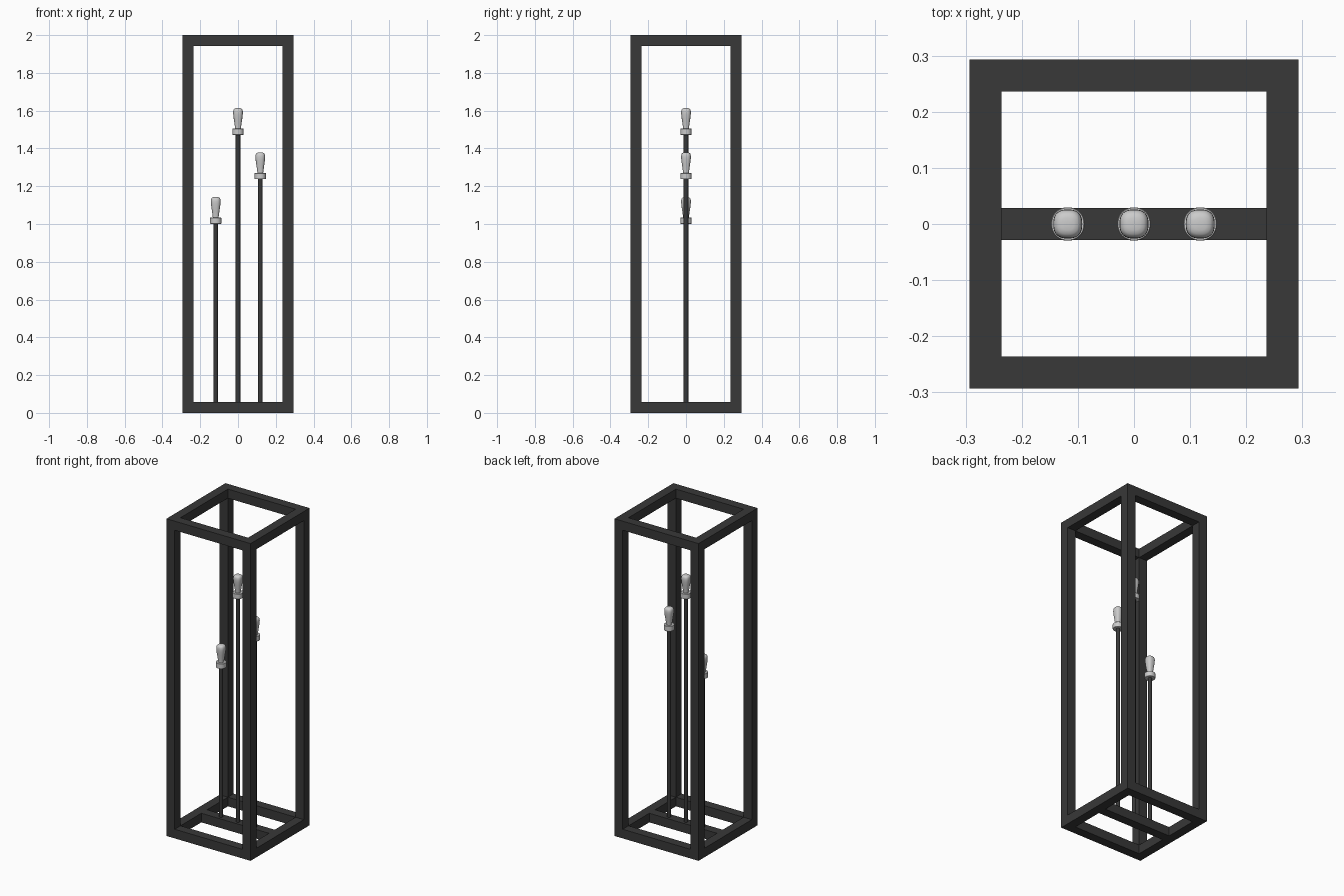
import bpy, bmesh, math

if "Cube" in bpy.data.objects:
    bpy.data.objects.remove(bpy.data.objects["Cube"])

H, HALF, BAR = 2.0, 0.2935, 0.0575
C = HALF - BAR / 2          # bar centre line
INNER = 2 * (HALF - BAR)    # clear span between posts

dark = bpy.data.materials.new("dark_metal")
dark.diffuse_color = (0.04, 0.04, 0.04, 1)
dark.use_nodes = True
dark.node_tree.nodes["Principled BSDF"].inputs["Base Color"].default_value = dark.diffuse_color


def add_object(name, bm, mat=None):
    bmesh.ops.recalc_face_normals(bm, faces=bm.faces)
    me = bpy.data.meshes.new(name)
    bm.to_mesh(me)
    bm.free()
    ob = bpy.data.objects.new(name, me)
    bpy.context.collection.objects.link(ob)
    if mat:
        me.materials.append(mat)
    return ob


def box(name, loc, size):
    bm = bmesh.new()
    bmesh.ops.create_cube(bm, size=1)
    for v in bm.verts:
        v.co = [v.co[i] * size[i] + loc[i] for i in range(3)]
    return add_object(name, bm, dark)


def loft(name, x, z0, profile, power, sides=32, mat=None):
    """Stack of superellipse rings; power 2 is round, higher is squarer."""
    bm = bmesh.new()
    rings = []
    for r, z in profile:
        ring = []
        for i in range(sides):
            a = 2 * math.pi * i / sides
            c, s = math.cos(a), math.sin(a)
            k = r / (abs(c) ** power + abs(s) ** power) ** (1 / power)
            ring.append(bm.verts.new((x + k * c, k * s, z0 + z)))
        rings.append(ring)
    for a, b in zip(rings, rings[1:]):
        for i in range(sides):
            j = (i + 1) % sides
            bm.faces.new((a[i], a[j], b[j], b[i]))
    bm.faces.new(rings[0])
    bm.faces.new(rings[-1])
    ob = add_object(name, bm, mat)
    bpy.context.view_layer.objects.active = ob
    ob.select_set(True)
    bpy.ops.object.shade_smooth_by_angle(angle=math.radians(35))
    ob.select_set(False)
    return ob


# Frame: four posts, bottom and top rails
for sx in (-1, 1):
    for sy in (-1, 1):
        box("post", (sx * C, sy * C, H / 2), (BAR, BAR, H))
for z, level in ((BAR / 2, "bottom"), (H - BAR / 2, "top")):
    for s in (-1, 1):
        box(level + "_rail_x", (0, s * C, z), (INNER, BAR, BAR))
        box(level + "_rail_y", (s * C, 0, z), (BAR, INNER, BAR))

# Cross bar carrying the rods
box("base_cross_bar", (0, 0, BAR / 2), (INNER, BAR, BAR))

# Rods with collar and bulb, tops at different heights
COLLAR = [(0.0285, 0), (0.0298, 0.0015), (0.0298, 0.0315), (0.0285, 0.033),
          (0.024, 0.033)]
BULB = [(0.0155, 0), (0.0165, 0.012), (0.019, 0.03), (0.0225, 0.052),
        (0.025, 0.072), (0.0258, 0.085), (0.025, 0.095), (0.0225, 0.102),
        (0.018, 0.1065), (0.011, 0.1085), (0.004, 0.109)]
for x, top in ((-0.118, 1.143), (0, 1.614), (0.118, 1.379)):
    base = top - 0.142
    loft("rod", x, BAR, [(0.0122, 0), (0.0122, base - BAR)], 2, 24, dark)
    loft("collar", x, base, COLLAR, 2.15)
    loft("bulb", x, base + 0.033, BULB, 2.6)
